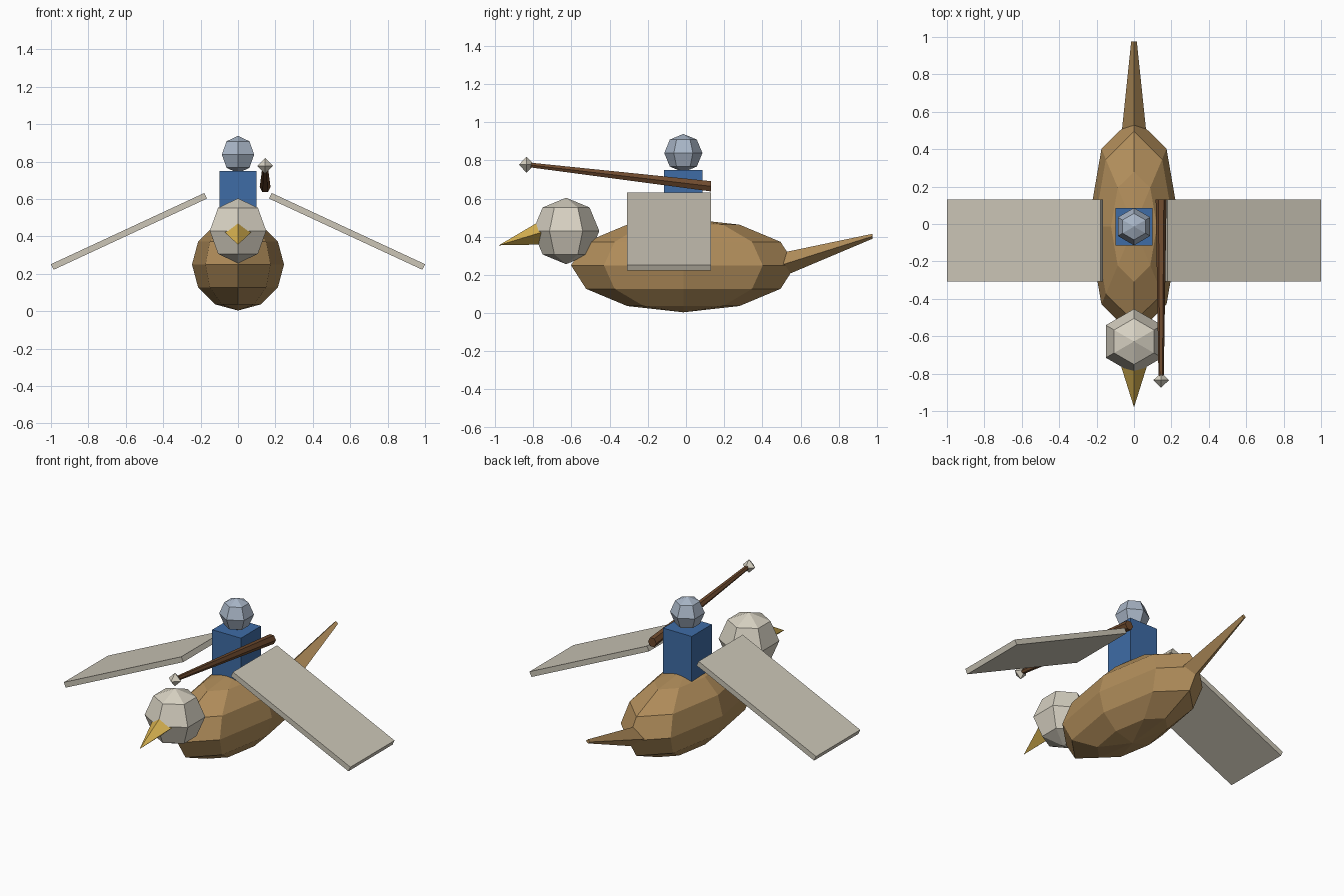
import bpy, bmesh, math
from mathutils import Matrix, Vector

if "Cube" in bpy.data.objects:
    bpy.data.objects.remove(bpy.data.objects["Cube"])


def material(name, rgb):
    lin = [((c / 255 + 0.055) / 1.055) ** 2.4 for c in rgb]
    m = bpy.data.materials.new(name)
    m.diffuse_color = (*lin, 1)
    m.use_nodes = True
    m.node_tree.nodes["Principled BSDF"].inputs["Base Color"].default_value = m.diffuse_color
    return m


TAN = material("tan_feathers", (178, 142, 91))
CREAM = material("cream_head", (215, 209, 194))
WING = material("pale_wing", (204, 198, 183))
BLUE = material("blue_tunic", (62, 108, 166))
STEEL = material("steel_helmet", (168, 181, 198))
GOLD = material("gold_beak", (216, 178, 80))
WOOD = material("brown_wood", (110, 74, 46))


def finish(name, bm, mat):
    bmesh.ops.recalc_face_normals(bm, faces=bm.faces)
    me = bpy.data.meshes.new(name)
    bm.to_mesh(me)
    bm.free()
    me.materials.append(mat)
    ob = bpy.data.objects.new(name, me)
    bpy.context.collection.objects.link(ob)
    return ob


def loft(name, mat, rings):
    """Skin rings of points; a one-point ring is a pole."""
    bm = bmesh.new()
    rows = [[bm.verts.new(p) for p in r] for r in rings]
    for a, b in zip(rows, rows[1:]):
        n = max(len(a), len(b))
        for i in range(n):
            j = (i + 1) % n
            quad = [a[i % len(a)], a[j % len(a)], b[j % len(b)], b[i % len(b)]]
            bm.faces.new(list(dict.fromkeys(quad)))
    for r in (rows[0], rows[-1]):
        if len(r) > 2:
            bm.faces.new(r)
    return finish(name, bm, mat)


def ball(name, mat, centre, radii, sides, stacks):
    """Faceted sphere with its first meridian on the y axis."""
    c, rings = Vector(centre), []
    for k in range(stacks + 1):
        t = math.pi * k / stacks
        n = 1 if k in (0, stacks) else sides
        s = math.sin(t) if n > 1 else 0
        rings.append([c + Vector((radii[0] * s * math.sin(math.tau * i / sides),
                                  radii[1] * s * math.cos(math.tau * i / sides),
                                  radii[2] * math.cos(t))) for i in range(n)])
    return loft(name, mat, rings)


def ring_y(x, y, z, rx, rz, sides):
    """Polygon facing along y."""
    return [(x + rx * math.cos(math.tau * i / sides), y,
             z + rz * math.sin(math.tau * i / sides)) for i in range(sides)]


def box(name, mat, centre, size, tilt=0):
    bm = bmesh.new()
    bmesh.ops.create_cube(bm, size=1, matrix=Matrix.Translation(centre)
                          @ Matrix.Rotation(tilt, 4, 'Y') @ Matrix.Diagonal((*size, 1)))
    return finish(name, bm, mat)


# Bird: body, head, beak, tail
ball("bird_body", TAN, (0, -0.014, 0.25), (0.246, 0.588, 0.246), 8, 6)
ball("bird_head", CREAM, (0, -0.628, 0.43), (0.174, 0.174, 0.174), 6, 4)
loft("beak", GOLD, [ring_y(0, -0.70, 0.44, 0.088, 0.08, 4), [(0, -0.98, 0.355)]])
loft("tail", TAN, [ring_y(0, 0.45, 0.236, 0.07, 0.069, 4),
                   ring_y(0, 0.976, 0.402, 0.015, 0.013, 4)])

# Wings: flat slabs sloping down and outward
for side, label in ((1, "left"), (-1, "right")):
    box(label + "_wing", WING, (side * 0.583, -0.088, 0.427),
        (0.904, 0.44, 0.033), side * math.radians(24.9))

# Rider
box("rider_torso", BLUE, (0, -0.014, 0.60), (0.2, 0.2, 0.3))
ball("rider_helmet", STEEL, (0, -0.014, 0.838), (0.1, 0.1, 0.1), 6, 4)

# Lance: tapered shaft and diamond point
loft("lance_shaft", WOOD, [ring_y(0.145, 0.13, 0.664, 0.029, 0.031, 6),
                           ring_y(0.145, -0.83, 0.777, 0.014, 0.014, 6)])
ball("lance_point", CREAM, (0.145, -0.835, 0.777), (0.042, 0.04, 0.042), 4, 2)
